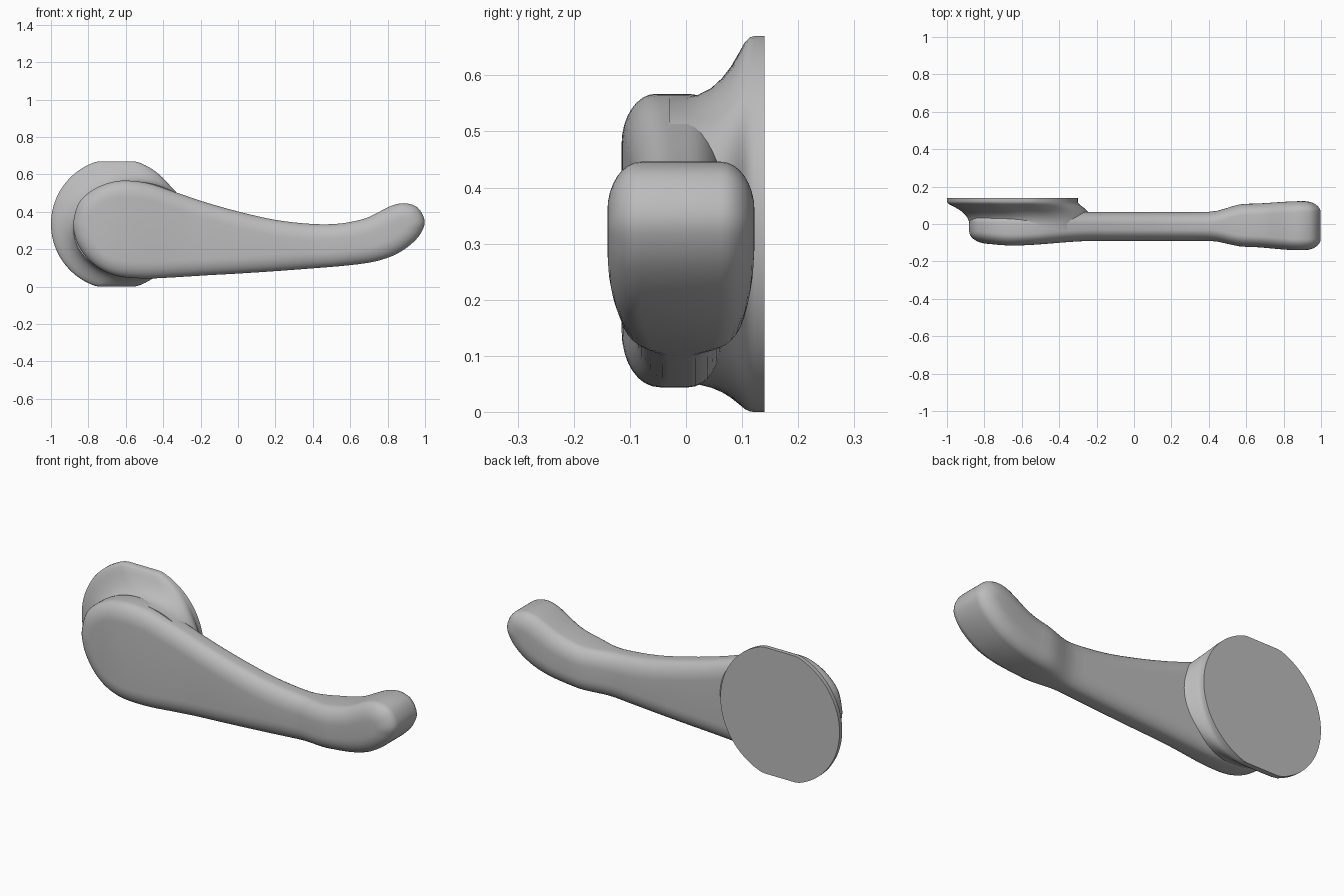
import bpy
import math
from mathutils import Vector

cube = bpy.data.objects.get("Cube")
if cube:
    bpy.data.objects.remove(cube)

metal = bpy.data.materials.new("satin_grey_metal")
GREY = (0.5, 0.5, 0.5, 1)
metal.use_nodes = True
metal.diffuse_color = GREY
for node in metal.node_tree.nodes:
    if node.type == "BSDF_PRINCIPLED":
        node.inputs["Base Color"].default_value = GREY


def make_object(name, verts, faces, angle):
    mesh = bpy.data.meshes.new(name)
    mesh.from_pydata(verts, [], faces)
    mesh.materials.append(metal)
    obj = bpy.data.objects.new(name, mesh)
    bpy.context.collection.objects.link(obj)
    bpy.ops.object.select_all(action="DESELECT")
    obj.select_set(True)
    bpy.context.view_layer.objects.active = obj
    bpy.ops.object.mode_set(mode="EDIT")
    bpy.ops.mesh.select_all(action="SELECT")
    bpy.ops.mesh.normals_make_consistent(inside=False)
    bpy.ops.object.mode_set(mode="OBJECT")
    bpy.ops.object.shade_smooth_by_angle(angle=math.radians(angle))
    return obj


def closed_spline(points, steps):
    """Catmull-Rom curve through a closed ring of 2D points."""
    out, n = [], len(points)
    for i in range(n):
        a, b, c, d = (Vector(points[(i + j) % n]) for j in (-1, 0, 1, 2))
        for s in range(steps):
            t = s / steps
            out.append(0.5 * (2 * b + (c - a) * t + (2 * a - 5 * b + 4 * c - d) * t**2
                              + (3 * b - a - 3 * c + d) * t**3))
    return out


def sample(table, x):
    """Smoothly eased lookup in a list of (x, value) pairs."""
    if x <= table[0][0]:
        return table[0][1]
    for (x0, v0), (x1, v1) in zip(table, table[1:]):
        if x <= x1:
            t = (x - x0) / (x1 - x0)
            return v0 + (v1 - v0) * t * t * (3 - 2 * t)
    return table[-1][1]


def ring_faces(rings, n):
    return [(r * n + k, r * n + (k + 1) % n, (r + 1) * n + (k + 1) % n, (r + 1) * n + k)
            for r in range(rings - 1) for k in range(n)]


# Lever: outline in the upright plane, with upper and lower edges in pairs
upper = [(-.878, .36), (-.85, .45), (-.78, .515), (-.69, .555), (-.6, .567), (-.48, .553),
         (-.34, .507), (-.18, .453), (0, .402), (.2, .357), (.4, .335), (.55, .338),
         (.68, .365), (.77, .408), (.83, .436), (.89, .446), (.95, .43), (.985, .39)]
lower = [(-.878, .30), (-.855, .225), (-.8, .145), (-.72, .085), (-.62, .052), (-.48, .044),
         (-.34, .05), (-.18, .06), (0, .07), (.2, .083), (.4, .098), (.58, .113),
         (.72, .132), (.82, .162), (.89, .2), (.945, .245), (.98, .29), (.998, .34)]
front_depth = [(-.88, -.1), (-.65, -.115), (-.2, -.09), (.4, -.09), (.6, -.122), (.88, -.14)]
back_depth = [(.4, .065), (.6, .108), (.9, .122)]

STEPS = 4
outline = closed_spline(upper + lower[::-1], STEPS)
n = len(outline)
last = n - STEPS                      # points k and last - k face each other


def spine(k):
    if k > last:
        k = 0
    k = min(k, last - k)
    k = max(3 * STEPS, min(k, 14 * STEPS))
    return (outline[k] + outline[last - k]) / 2


# Rounded edge: front quarter turn, then back quarter turn
ARC = 8
turns = [(-1, math.pi / 2 * (1 - i / ARC)) for i in range(ARC + 1)]
turns += [(1, math.pi / 2 * i / ARC) for i in range(ARC + 1)]
verts = []
for side, a in turns:
    for k, p in enumerate(outline):
        reach = spine(k) - p
        inset = min(0.09, 0.72 * reach.length) * (1 - math.cos(a))
        q = p + reach.normalized() * inset
        edge = sample(front_depth if side < 0 else back_depth, q.x)
        verts.append((q.x, edge - side * 0.06 * (1 - math.sin(a)), q.y))
faces = ring_faces(len(turns), n)

# Front and back caps bridge the paired points
for base in (0, (len(turns) - 1) * n):
    for k in range(-STEPS // 2, last // 2):
        quad = [k % n, (k + 1) % n, (last - k - 1) % n, (last - k) % n]
        faces.append([base + v for v in dict.fromkeys(quad)])
make_object("lever", verts, faces, 50)

# Rosette: flat-topped disc flaring forward into the neck behind the lever
SIDES = 96
flare = [(.14, 1), (.122, 1), (.114, .98), (.105, .9), (.094, .72), (.08, .5), (.064, .31),
         (.045, .15), (.022, .04), (0, 0), (-.03, 0)]
verts = []
for y, f in flare:
    for k in range(SIDES):
        c, s = math.cos(math.tau * k / SIDES), math.sin(math.tau * k / SIDES)
        disc = Vector((-.65 + .35 * c, .335 + max(-.335, min(.335, .35 * s))))
        neck = Vector((-.55 + .33 * c, .306 + .255 * s))
        p = neck.lerp(disc, f)
        verts.append((p.x, y, p.y))
faces = ring_faces(len(flare), SIDES)
faces.append(list(range(SIDES)))
faces.append([(len(flare) - 1) * SIDES + k for k in range(SIDES)])
make_object("rosette", verts, faces, 40)
